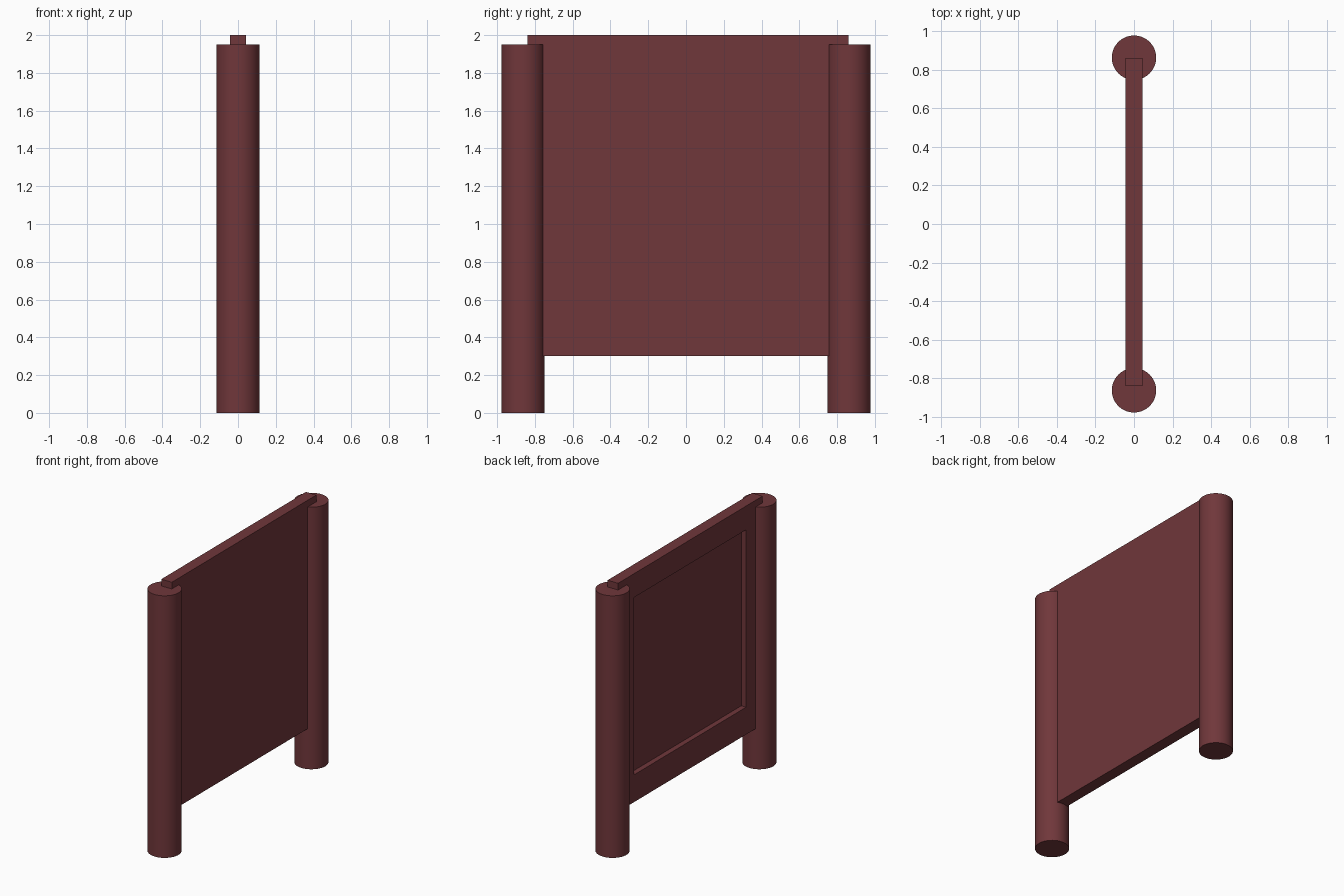
import bpy, bmesh, math
from mathutils import Vector

if "Cube" in bpy.data.objects:
    bpy.data.objects.remove(bpy.data.objects["Cube"])

mat = bpy.data.materials.new("dark_red_wood")
mat.diffuse_color = (0.162, 0.038, 0.043, 1)
mat.use_nodes = True
mat.node_tree.nodes["Principled BSDF"].inputs["Base Color"].default_value = mat.diffuse_color


def add_object(name, bm):
    mesh = bpy.data.meshes.new(name)
    bm.to_mesh(mesh)
    bm.free()
    mesh.materials.append(mat)
    obj = bpy.data.objects.new(name, mesh)
    bpy.context.collection.objects.link(obj)
    return obj


# Round posts at both ends
POST_R, POST_H, POST_Y = 0.115, 1.95, 0.863
for name, side in (("front_post", -1), ("back_post", 1)):
    bpy.ops.mesh.primitive_cylinder_add(vertices=64, radius=POST_R, depth=POST_H,
                                        location=(0, side * POST_Y, POST_H / 2))
    post = bpy.context.object
    post.name = name
    post.data.materials.append(mat)
    bpy.ops.object.shade_smooth_by_angle(angle=math.radians(30))

# Flat panel between the posts, standing slightly proud of their tops
bm = bmesh.new()
bmesh.ops.create_cube(bm, size=1)
bmesh.ops.scale(bm, vec=(0.086, 1.70, 1.70), verts=bm.verts)
bmesh.ops.translate(bm, vec=(0, 0.01, 1.15), verts=bm.verts)

# Sunken field on the left face
field = min(bm.faces, key=lambda f: f.calc_center_median().x)
bmesh.ops.inset_region(bm, faces=[field], thickness=0.19, use_even_offset=True)
bmesh.ops.translate(bm, vec=(0, 0.004, 0.013), verts=field.verts)
sunk = bmesh.ops.extrude_discrete_faces(bm, faces=[field])["faces"][0]
bmesh.ops.translate(bm, vec=Vector((0.04, 0, 0)), verts=sunk.verts)
bmesh.ops.recalc_face_normals(bm, faces=bm.faces)
add_object("panel", bm)
